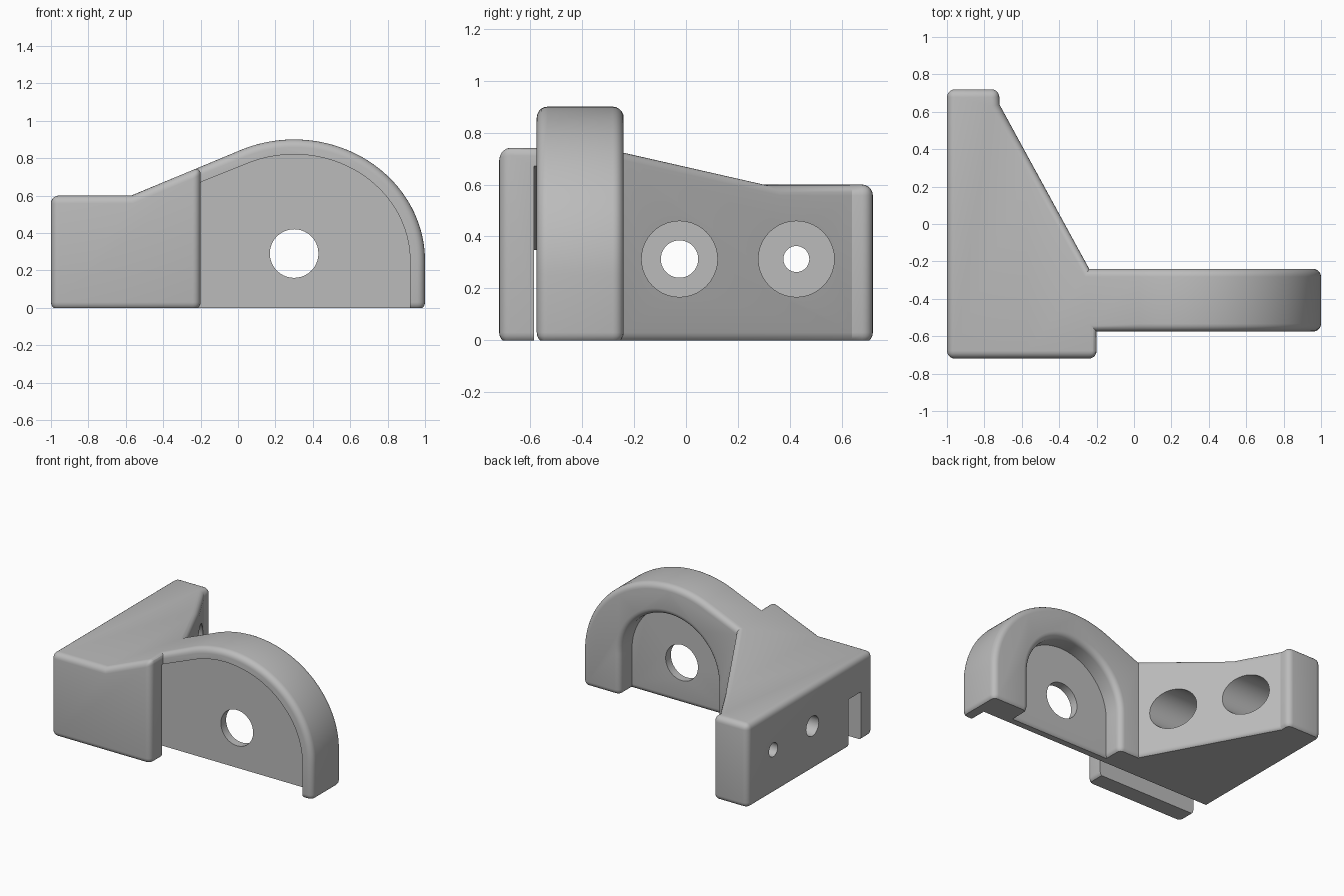
import bpy, bmesh, math
from mathutils import Vector

cube = bpy.data.objects.get("Cube")
if cube:
    bpy.data.objects.remove(cube, do_unlink=True)

grey = bpy.data.materials.new("plain_grey")
grey.use_nodes = True
colour = (0.5, 0.5, 0.5, 1)
grey.diffuse_color = colour
grey.node_tree.nodes["Principled BSDF"].inputs["Base Color"].default_value = colour


def prism(name, points, axis, low, high):
    """Extrude a 2D outline along axis; y takes (x, z) points, z takes (x, y), x takes (y, z)."""
    place = {"x": lambda p, d: (d, p[0], p[1]),
             "y": lambda p, d: (p[0], d, p[1]),
             "z": lambda p, d: (p[0], p[1], d)}[axis]
    bm = bmesh.new()
    face = bm.faces.new([bm.verts.new(place(p, low)) for p in points])
    ext = bmesh.ops.extrude_face_region(bm, geom=[face])
    shift = Vector(place((0, 0), high - low))
    for v in ext["geom"]:
        if isinstance(v, bmesh.types.BMVert):
            v.co += shift
    bmesh.ops.recalc_face_normals(bm, faces=bm.faces)
    mesh = bpy.data.meshes.new(name)
    bm.to_mesh(mesh)
    bm.free()
    mesh.materials.append(grey)
    obj = bpy.data.objects.new(name, mesh)
    bpy.context.collection.objects.link(obj)
    return obj


def arc(cx, cz, rx, rz, start, end, steps):
    angles = [math.radians(start + (end - start) * i / steps) for i in range(steps + 1)]
    return [(cx + rx * math.cos(a), cz + rz * math.sin(a)) for a in angles]


def combine(target, tool, operation):
    mod = target.modifiers.new(operation, "BOOLEAN")
    mod.operation, mod.solver, mod.object = operation, "EXACT", tool
    bpy.context.view_layer.objects.active = target
    bpy.ops.object.modifier_apply(modifier=mod.name)
    bpy.data.objects.remove(tool, do_unlink=True)


# Bracket body: plan outline trimmed by the arched side profile
plan = [(-1, -0.72), (-0.2, -0.72), (-0.2, -0.575), (1.2, -0.575), (1.2, -0.24),
        (-0.24, -0.24), (-0.72, 0.64), (-0.72, 0.72), (-1, 0.72)]
bracket = prism("bracket", plan, "z", -0.5, 1.5)
base = -0.012
hump = arc(0.3, 0.25, 0.7, 0.65, 0, 113, 48)
profile = [(-1.2, base), (1, base)] + hump + [(-0.57, 0.6), (-1.2, 0.6)]
combine(bracket, prism("profile", profile, "y", -1, 1), "INTERSECT")

# Rear arched recess
recess = [(-0.08, -0.5), (0.7, -0.5)] + arc(0.31, 0.29, 0.39, 0.39, 0, 180, 40)
combine(bracket, prism("recess", recess, "y", -0.38, 0.0), "DIFFERENCE")

# Round the outer convex edges
bm = bmesh.new()
bm.from_mesh(bracket.data)
bmesh.ops.dissolve_limit(bm, angle_limit=0.002, verts=bm.verts, edges=bm.edges)
sharp = [e for e in bm.edges if len(e.link_faces) == 2
         and e.is_convex and e.calc_face_angle() > math.radians(27)]
bmesh.ops.bevel(bm, geom=sharp, offset=0.042, offset_type="OFFSET", segments=5,
                profile=0.5, affect="EDGES", clamp_overlap=True)
bm.to_mesh(bracket.data)
bm.free()

# Flat underside
square = [(-2, -2), (2, -2), (2, 2), (-2, 2)]
combine(bracket, prism("underside", square, "z", -1, 0), "DIFFERENCE")

# Front recess, running on as a slot through the end
slot = [(-1.2, -0.5), (0.92, -0.5)] + arc(0.3, 0.25, 0.62, 0.57, 0, 113, 48) + [(-1.2, 0.268)]
combine(bracket, prism("slot", slot, "y", -0.585, -0.44), "DIFFERENCE")

# Pivot hole in the web
combine(bracket, prism("pivot", arc(0.3, 0.29, 0.13, 0.13, 0, 351, 39), "y", -0.6, -0.2), "DIFFERENCE")

# Counterbored mounting holes
for y, radius in ((-0.025, 0.072), (0.425, 0.05)):
    for r, low in ((0.146, -0.88), (radius, -1.2)):
        hole = prism("hole", arc(y, 0.313, r, r, 0, 351, 39), "x", low, 0)
        combine(bracket, hole, "DIFFERENCE")

bpy.ops.object.select_all(action="DESELECT")
bracket.select_set(True)
bpy.context.view_layer.objects.active = bracket
bpy.ops.object.shade_smooth_by_angle(angle=math.radians(25))
